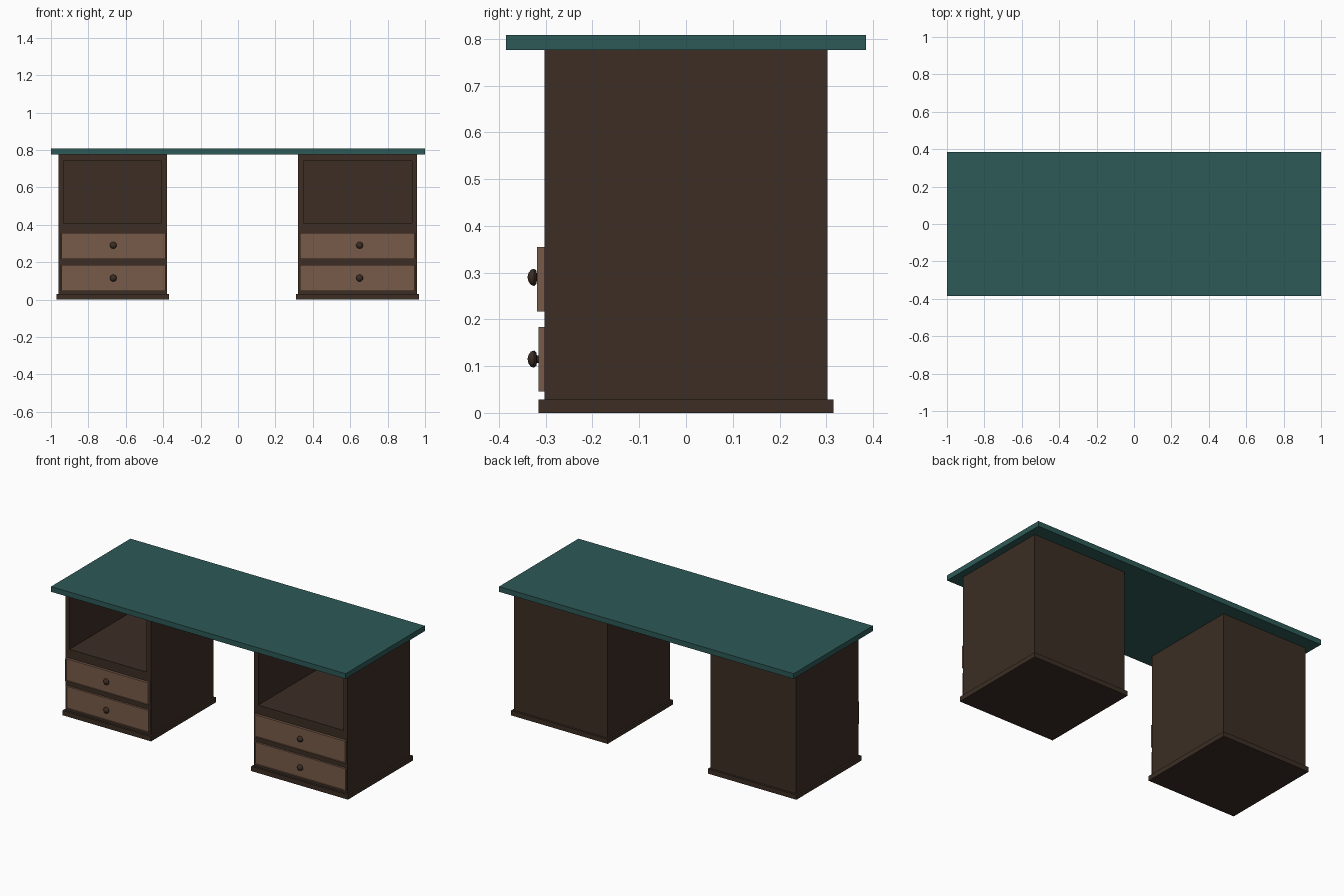
import bpy
import bmesh
import math
from mathutils import Vector, Matrix

old = bpy.data.objects.get("Cube")
if old:
    bpy.data.objects.remove(old, do_unlink=True)


def material(name, color):
    mat = bpy.data.materials.new(name)
    mat.use_nodes = True
    mat.diffuse_color = (*color, 1)
    bsdf = next(n for n in mat.node_tree.nodes if n.type == "BSDF_PRINCIPLED")
    bsdf.inputs["Base Color"].default_value = (*color, 1)
    return mat


teal = material("teal top", (0.026, 0.102, 0.095))
dark_wood = material("dark wood", (0.045, 0.027, 0.018))
light_wood = material("light wood", (0.185, 0.105, 0.068))


def finish(name, bm, mat):
    bmesh.ops.recalc_face_normals(bm, faces=bm.faces)
    mesh = bpy.data.meshes.new(name)
    bm.to_mesh(mesh)
    bm.free()
    mesh.materials.append(mat)
    obj = bpy.data.objects.new(name, mesh)
    bpy.context.collection.objects.link(obj)
    return obj


def box(low, high):
    """Box between two corners, as a bmesh."""
    low, high = Vector(low), Vector(high)
    bm = bmesh.new()
    bmesh.ops.create_cube(bm, size=1)
    for v in bm.verts:
        v.co = (low + high) / 2 + v.co * (high - low)
    return bm


def front_face(bm):
    bm.normal_update()
    return min(bm.faces, key=lambda f: f.normal.y)


def carcass(name, x0, x1):
    """Pedestal body with a deep open shelf in its front."""
    bm = box((x0, -0.303, 0.028), (x1, 0.303, 0.776))
    face = front_face(bm)
    mid = face.calc_center_median()
    bmesh.ops.inset_individual(bm, faces=[face], thickness=0.03)
    for v in face.verts:
        v.co.x = x0 + 0.028 if v.co.x < mid.x else x1 - 0.028
        v.co.z = 0.41 if v.co.z < mid.z else 0.742
    back = bmesh.ops.extrude_discrete_faces(bm, faces=[face])["faces"][0]
    for v in back.verts:
        v.co.y = 0.272
    finish(name, bm, dark_wood)


def drawer(name, x0, x1, z0, z1, y):
    """Drawer front with a slim rim around a sunk panel."""
    bm = box((x0, y, z0), (x1, -0.303, z1))
    face = front_face(bm)
    bmesh.ops.inset_individual(bm, faces=[face], thickness=0.007)
    bmesh.ops.inset_individual(bm, faces=[face], thickness=0.001, depth=-0.003)
    finish(name, bm, light_wood)


def knob(name, x, z):
    """Turned knob: a short stem and a domed head."""
    profile = [(0.008, 0.306), (0.008, 0.319), (0.014, 0.320), (0.0185, 0.325),
               (0.016, 0.332), (0.009, 0.337), (0, 0.339)]
    bm = bmesh.new()
    verts = [bm.verts.new((r, -y, 0)) for r, y in profile]
    edges = [bm.edges.new(pair) for pair in zip(verts, verts[1:])]
    bmesh.ops.spin(bm, geom=verts + edges, cent=(0, 0, 0), axis=(0, 1, 0),
                   angle=math.tau, steps=16)
    bmesh.ops.remove_doubles(bm, verts=bm.verts, dist=0.0001)
    bmesh.ops.transform(bm, verts=bm.verts, matrix=Matrix.Translation((x, 0, z)))
    obj = finish(name, bm, dark_wood)
    bpy.ops.object.select_all(action="DESELECT")
    obj.select_set(True)
    bpy.context.view_layer.objects.active = obj
    bpy.ops.object.shade_smooth_by_angle(angle=math.radians(40))


# Desk top
finish("desk_top", box((-1, -0.385, 0.776), (1, 0.385, 0.808)), teal)

# Two pedestals, the left one a little wider
for side, x0, x1, knob_x in (("right", -0.96, -0.38, -0.667),
                             ("left", 0.322, 0.957, 0.65)):
    carcass(side + "_pedestal", x0, x1)
    finish(side + "_plinth",
           box((x0 - 0.011, -0.316, 0), (x1 + 0.011, 0.316, 0.029)), dark_wood)
    for level, z0, z1, y, knob_z in (("lower", 0.046, 0.184, -0.315, 0.115),
                                     ("upper", 0.217, 0.355, -0.319, 0.29)):
        drawer(f"{side}_{level}_drawer", x0 + 0.01, x1 - 0.007, z0, z1, y)
        knob(f"{side}_{level}_knob", knob_x, knob_z)
